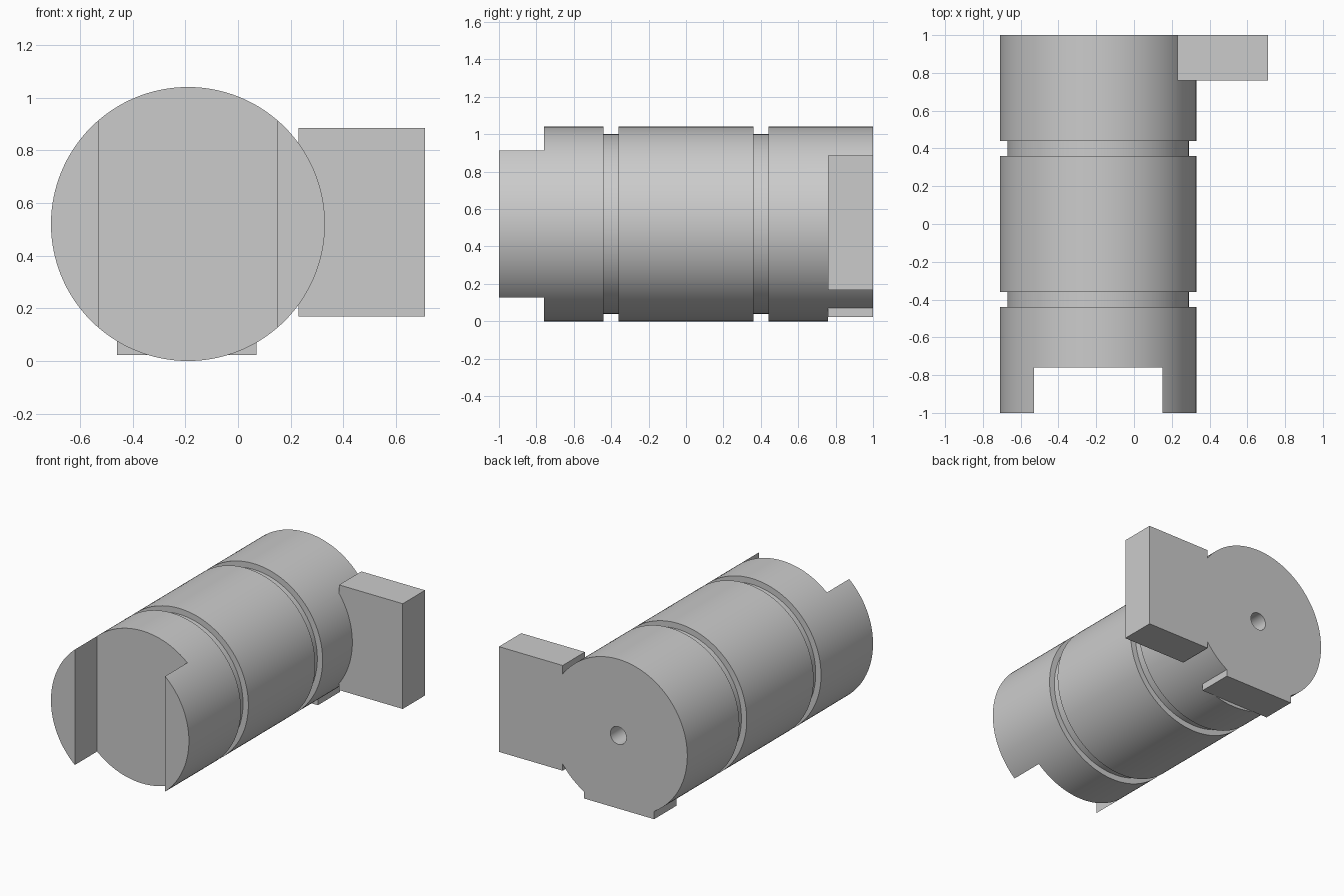
import bpy, bmesh, math

if "Cube" in bpy.data.objects:
    bpy.data.objects.remove(bpy.data.objects["Cube"])

CX, CZ, R, RG = -0.19, 0.52, 0.52, 0.48
SEG = 128


def finish(bm, name):
    bmesh.ops.recalc_face_normals(bm, faces=bm.faces)
    me = bpy.data.meshes.new(name)
    bm.to_mesh(me)
    bm.free()
    ob = bpy.data.objects.new(name, me)
    bpy.context.collection.objects.link(ob)
    return ob


def box(name, x, y, z):
    bm = bmesh.new()
    bmesh.ops.create_cube(bm, size=1)
    for v in bm.verts:
        v.co = [lo + (c + 0.5) * (hi - lo) for c, (lo, hi) in zip(v.co, (x, y, z))]
    return finish(bm, name)


def lathe(name, profile):
    # profile of (radius, y) revolved around the y direction
    bm = bmesh.new()
    rings = []
    for r, y in profile:
        rings.append([bm.verts.new((CX + r * math.sin(2 * math.pi * i / SEG), y,
                                    CZ + r * math.cos(2 * math.pi * i / SEG)))
                      for i in range(SEG)])
    for a, b in zip(rings, rings[1:]):
        for i in range(SEG):
            j = (i + 1) % SEG
            bm.faces.new((a[i], a[j], b[j], b[i]))
    bm.faces.new(rings[0])
    bm.faces.new(rings[-1])
    return finish(bm, name)


def boolean(ob, tool, op):
    tool.hide_render = True
    mod = ob.modifiers.new(op, 'BOOLEAN')
    mod.operation, mod.solver, mod.object = op, 'EXACT', tool
    bpy.context.view_layer.objects.active = ob
    bpy.ops.object.modifier_apply(modifier=mod.name)
    bpy.data.objects.remove(tool)


# Grooved cylinder with a blind centre hole in the back
body = lathe("grooved_cylinder", [
    (R, -1), (R, -0.44), (RG, -0.44), (RG, -0.36), (R, -0.36),
    (R, 0.36), (RG, 0.36), (RG, 0.44), (R, 0.44),
    (R, 1.1), (0.06, 1.1), (0.06, 0.75)])

# Side block and bottom foot at the back end
boolean(body, box("side_block", (0.23, 0.71), (0.76, 1.1), (0.168, 0.885)), 'UNION')
boolean(body, box("foot", (-0.46, 0.07), (0.76, 1.1), (-0.1, 0.3)), 'UNION')

# Trim the foot flat, trim the back end, and cut the front slot
boolean(body, box("foot_trim", (-0.8, 0.22), (0.76, 1.3), (-0.3, 0.022)), 'DIFFERENCE')
boolean(body, box("back_trim", (-2, 2), (1.0, 1.5), (-1, 2)), 'DIFFERENCE')
boolean(body, box("front_slot", (-0.53, 0.15), (-1.3, -0.76), (-1, 2)), 'DIFFERENCE')

body.select_set(True)
bpy.context.view_layer.objects.active = body
bpy.ops.object.shade_smooth_by_angle(angle=math.radians(25))
